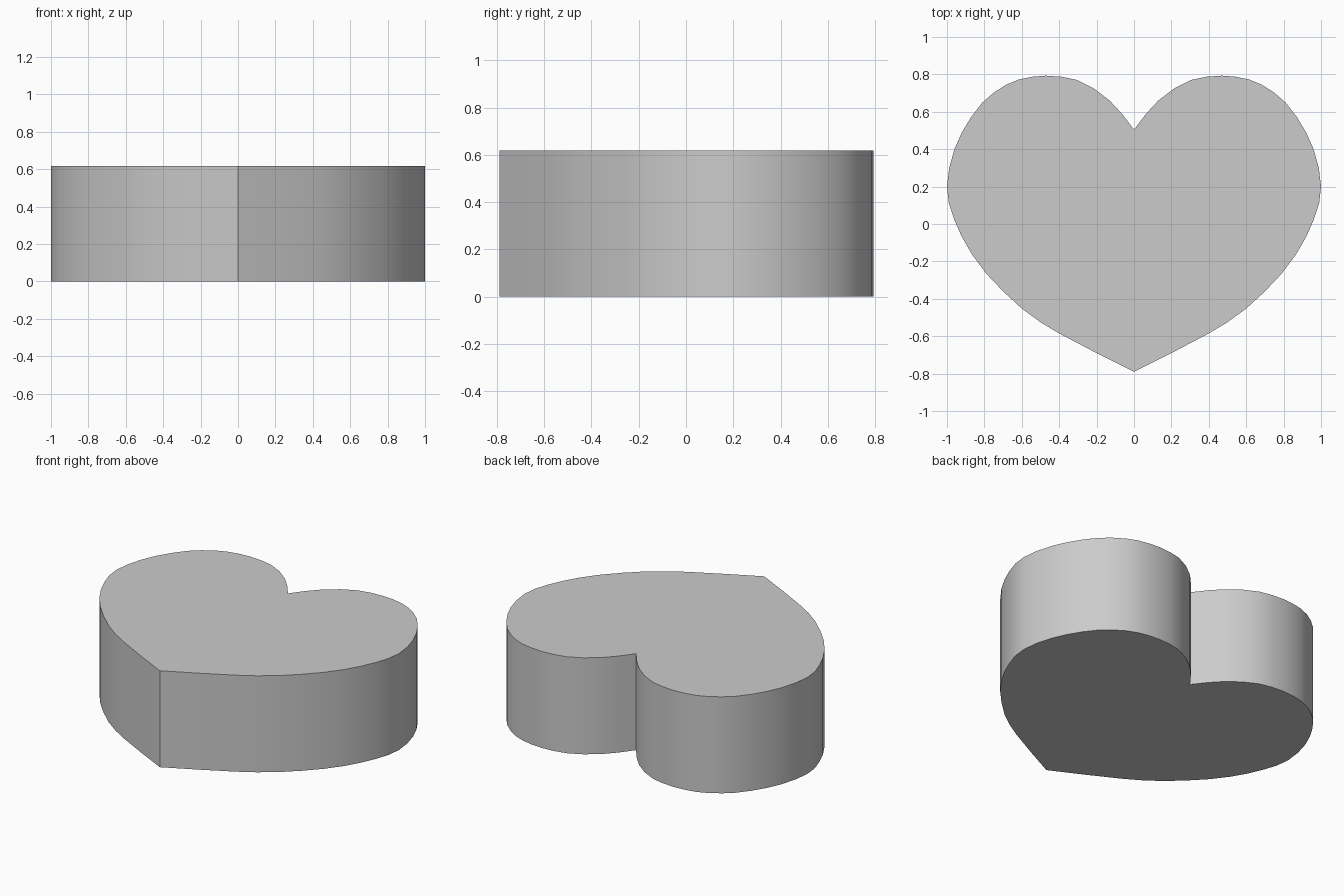
import bpy, bmesh

if "Cube" in bpy.data.objects:
    bpy.data.objects.remove(bpy.data.objects["Cube"])

HEIGHT = 0.617

# Right half of the heart outline, from the cleft round to the point
half = [(0, .505), (.065, .59), (.13, .66), (.215, .725), (.305, .77), (.385, .787),
        (.47, .793), (.545, .787), (.615, .773), (.685, .744), (.75, .702), (.81, .65),
        (.87, .573), (.92, .49), (.96, .40), (.988, .30), (1, .20), (.99, .11),
        (.96, .02), (.92, -.07), (.865, -.165), (.79, -.265), (.70, -.36), (.60, -.452),
        (.50, -.525), (.40, -.585), (.20, -.69), (0, -.79)]
# Mirror it to close the outline
outline = half + [(-x, y) for x, y in reversed(half[1:-1])]

# Solid heart: one flat face, extruded upwards
bm = bmesh.new()
base = bm.faces.new([bm.verts.new((x, y, 0)) for x, y in outline])
top = bmesh.ops.extrude_face_region(bm, geom=[base], use_keep_orig=True)["geom"]
for v in top:
    if isinstance(v, bmesh.types.BMVert):
        v.co.z = HEIGHT
bmesh.ops.recalc_face_normals(bm, faces=bm.faces)
mesh = bpy.data.meshes.new("heart_block")
bm.to_mesh(mesh)
bm.free()
heart = bpy.data.objects.new("heart_block", mesh)
bpy.context.collection.objects.link(heart)

# Smooth curved wall, sharp rims, cleft and point
bpy.context.view_layer.objects.active = heart
heart.select_set(True)
bpy.ops.object.shade_smooth_by_angle(angle=0.52)
